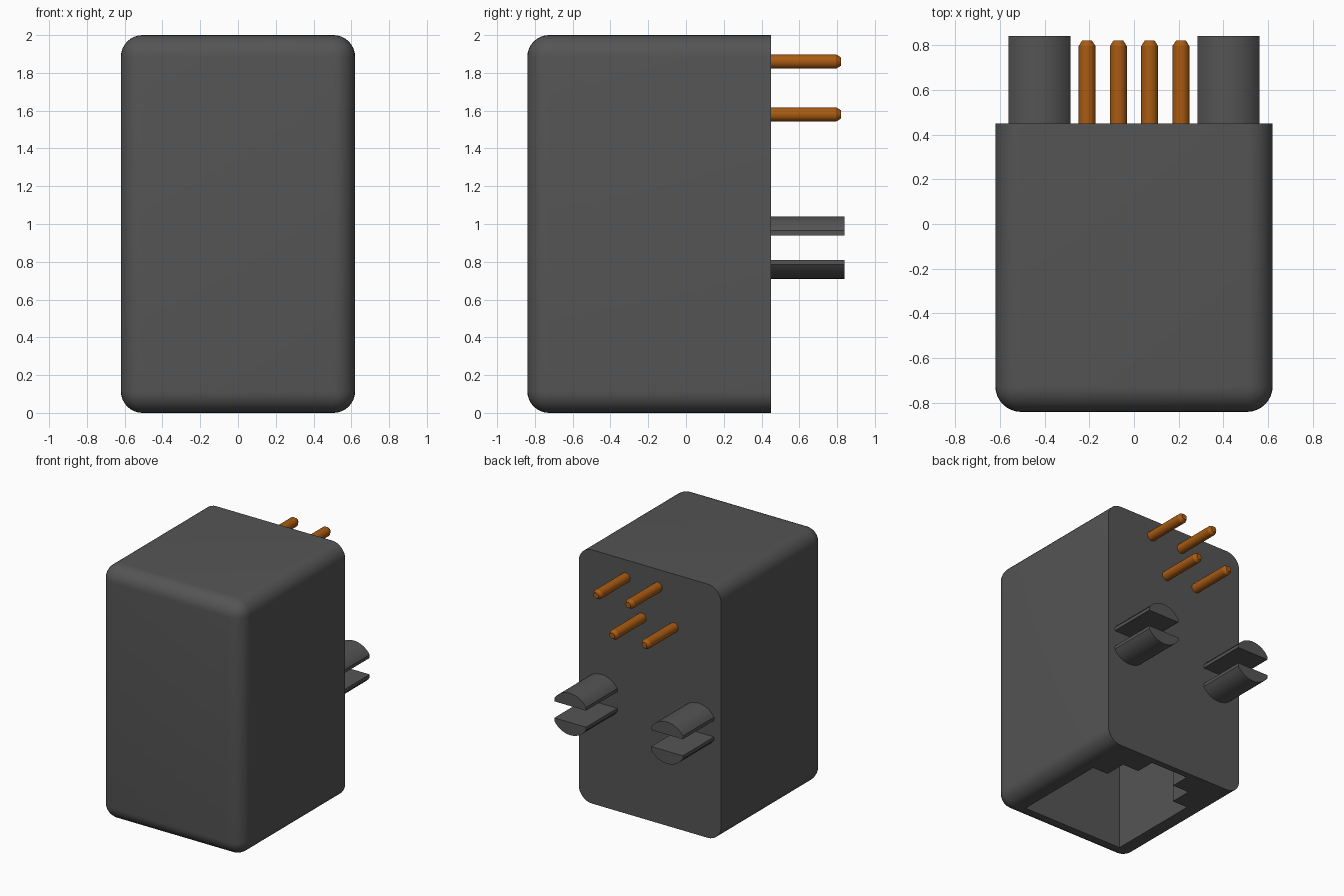
import bpy
import bmesh
import math

if "Cube" in bpy.data.objects:
    bpy.data.objects.remove(bpy.data.objects["Cube"], do_unlink=True)


def material(name, rgb):
    m = bpy.data.materials.new(name)
    m.use_nodes = True
    m.diffuse_color = (*rgb, 1)
    bsdf = m.node_tree.nodes["Principled BSDF"]
    bsdf.inputs["Base Color"].default_value = (*rgb, 1)
    bsdf.inputs["Roughness"].default_value = 0.6
    return m


GREY = material("dark grey plastic", (0.09, 0.09, 0.09))
COPPER = material("copper orange", (0.40, 0.105, 0.006))

BACK = 0.45


def add_object(name, bm, mat, smooth=True):
    bmesh.ops.recalc_face_normals(bm, faces=bm.faces)
    mesh = bpy.data.meshes.new(name)
    bm.to_mesh(mesh)
    bm.free()
    mesh.materials.append(mat)
    obj = bpy.data.objects.new(name, mesh)
    bpy.context.collection.objects.link(obj)
    if smooth:
        smooth_by_angle(obj)
    return obj


def smooth_by_angle(obj):
    bpy.ops.object.select_all(action="DESELECT")
    obj.select_set(True)
    bpy.context.view_layer.objects.active = obj
    bpy.ops.object.shade_smooth_by_angle(angle=math.radians(30))


def extrude(points, offset):
    """Solid made by sweeping a closed outline along an offset."""
    bm = bmesh.new()
    face = bm.faces.new([bm.verts.new(p) for p in points])
    geom = bmesh.ops.extrude_face_region(bm, geom=[face])["geom"]
    verts = [g for g in geom if isinstance(g, bmesh.types.BMVert)]
    bmesh.ops.translate(bm, verts=verts, vec=offset)
    return bm


# Housing: box rounded everywhere except around the flat back
bm = bmesh.new()
bmesh.ops.create_cube(bm, size=1)
for v in bm.verts:
    v.co = (v.co.x * 1.24, v.co.y * 1.29 - 0.195, v.co.z * 2 + 1)
rounded = [e for e in bm.edges if min(v.co.y for v in e.verts) < BACK - 0.01]
bmesh.ops.bevel(bm, geom=rounded, offset=0.115, segments=8, profile=0.5,
                affect="EDGES", clamp_overlap=True)
housing = add_object("housing", bm, GREY, smooth=False)

# Plug socket: stepped opening cut up from the bottom
half = [(0.445, -0.695), (0.445, 0.07), (0.31, 0.07),
        (0.31, 0.245), (0.165, 0.245), (0.165, 0.40)]
outline = half + [(-x, y) for x, y in reversed(half)]
cutter = add_object("socket_cutter",
                    extrude([(x, y, -0.1) for x, y in outline], (0, 0, 1.5)),
                    GREY, smooth=False)
cutter.hide_render = True
cut = housing.modifiers.new("socket", "BOOLEAN")
cut.operation = "DIFFERENCE"
cut.solver = "EXACT"
cut.object = cutter
bpy.ops.object.select_all(action="DESELECT")
housing.select_set(True)
bpy.context.view_layer.objects.active = housing
bpy.ops.object.modifier_apply(modifier=cut.name)
bpy.data.objects.remove(cutter, do_unlink=True)
smooth_by_angle(housing)

# Split mounting pegs: circle flattened at the sides, with a slot between halves
RADIUS, HALF_WIDTH, SLOT = 0.165, 0.138, 0.065
start = math.acos(HALF_WIDTH / RADIUS)
arc = [start + (math.pi - 2 * start) * i / 16 for i in range(17)]
section = [(RADIUS * math.cos(a), RADIUS * math.sin(a)) for a in arc]
section = [(HALF_WIDTH, SLOT)] + section + [(-HALF_WIDTH, SLOT)]
for side, sx in (("left", 1), ("right", -1)):
    for level, sz in (("upper", 1), ("lower", -1)):
        pts = [(sx * 0.422 + x, BACK - 0.01, 0.875 + sz * z) for x, z in section]
        add_object(f"{side}_peg_{level}", extrude(pts, (0, 0.40, 0)), GREY)

# Contact pins: two staggered rows with chamfered tips
PROFILE = [(0.038, BACK - 0.01), (0.038, 0.795), (0.022, 0.82)]
SIDES = 20
for i, (x, z) in enumerate([(0.21, 1.86), (0.07, 1.58), (-0.07, 1.86), (-0.21, 1.58)]):
    bm = bmesh.new()
    rings = [[bm.verts.new((x + r * math.cos(math.tau * k / SIDES), y,
                            z + r * math.sin(math.tau * k / SIDES)))
              for k in range(SIDES)] for r, y in PROFILE]
    for a, b in zip(rings, rings[1:]):
        for k in range(SIDES):
            n = (k + 1) % SIDES
            bm.faces.new((a[k], a[n], b[n], b[k]))
    bm.faces.new(rings[0])
    bm.faces.new(rings[-1])
    add_object(f"contact_pin_{i + 1}", bm, COPPER)
